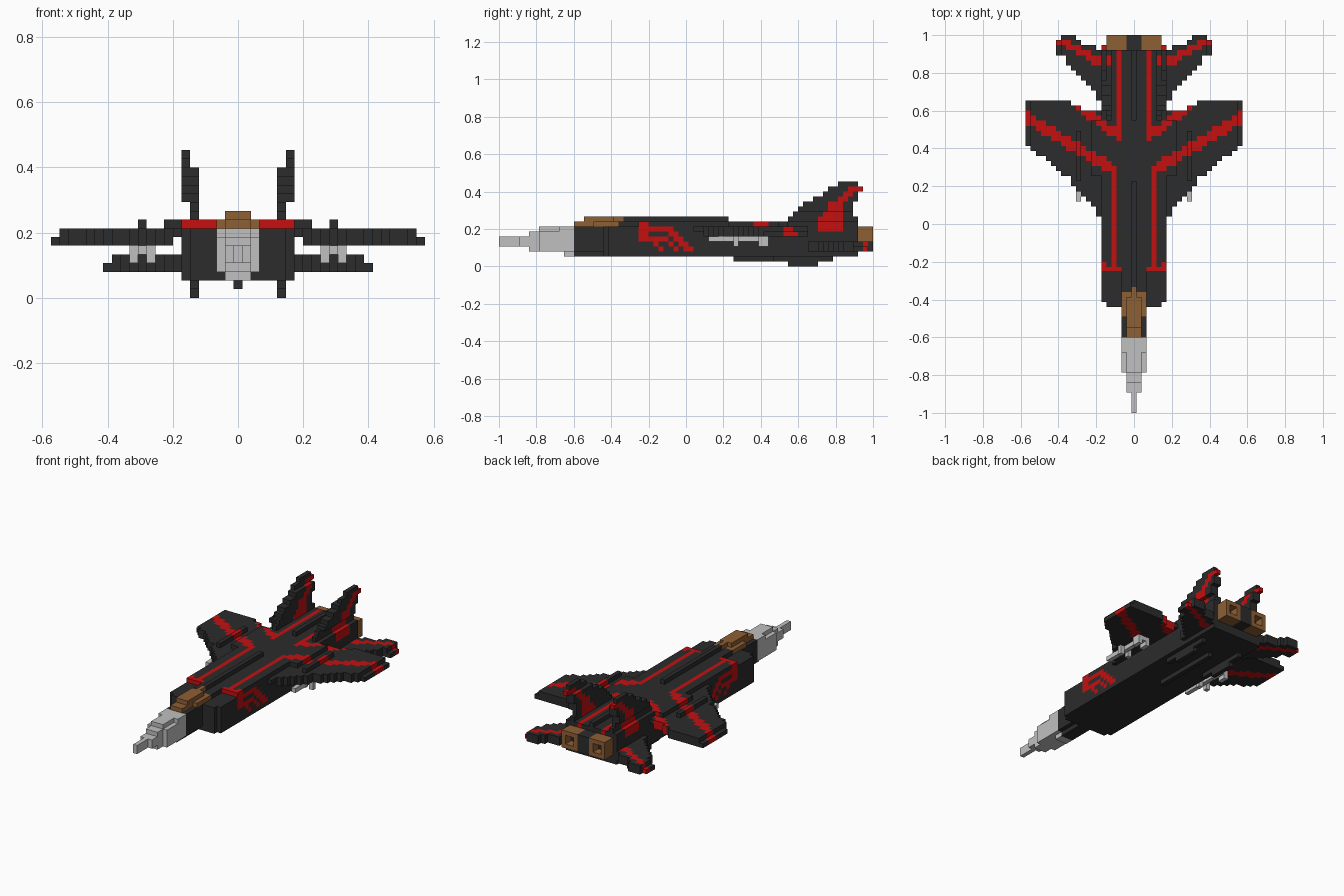
import bpy, bmesh
from mathutils import Vector

if "Cube" in bpy.data.objects:
    bpy.data.objects.remove(bpy.data.objects["Cube"])

V = 2 / 75                      # block size
DARK, RED, GREY, BROWN = range(4)


def material(name, rgb):
    m = bpy.data.materials.new(name)
    m.use_nodes = True
    m.diffuse_color = (*rgb, 1)
    m.node_tree.nodes["Principled BSDF"].inputs["Base Color"].default_value = (*rgb, 1)
    return m


MATS = [material("charcoal", (0.025, 0.025, 0.025)),
        material("red", (0.55, 0.005, 0.005)),
        material("light grey", (0.53, 0.53, 0.53)),
        material("brown", (0.27, 0.115, 0.035))]

parts, taken = {}, set()


def add(name, cells, colour=DARK):
    """Register a part made of blocks; colour is an index or a rule f(|x|, y, z)."""
    part = parts.setdefault(name, {})
    for c in cells:
        if c not in taken:
            taken.add(c)
            part[c] = colour(abs(c[0]), c[1], c[2]) if callable(colour) else colour


def add_pair(name, cells, colour=DARK):
    cells = list(cells)
    add("left_" + name, cells, colour)
    add("right_" + name, [(-x, y, z) for x, y, z in cells], colour)


def box(x0, x1, y0, y1, z0, z1):
    """All blocks in an inclusive index range."""
    return [(x, y, z) for x in range(x0, x1 + 1)
            for y in range(y0, y1 + 1) for z in range(z0, z1 + 1)]


def sym(w, y0, y1, z0, z1):
    return box(-w, w, y0, y1, z0, z1)


def inside(a, b, poly):
    hit = False
    for (a0, b0), (a1, b1) in zip(poly, poly[1:] + poly[:1]):
        if (b0 > b) != (b1 > b) and a < (a1 - a0) * (b - b0) / (b1 - b0) + a0:
            hit = not hit
    return hit


# Paint rules
def top_stripes(x, y):
    return ((x == 4 and -9 <= y <= 11) or y == -9
            or (x >= 4 and abs(y - 8.3 - 0.6 * x) < 1.25)
            or (x == 3 and 17 <= y <= 34)
            or (3 <= x <= 11 and y > 16 and abs(y - 15 - 0.77 * x) < 1.05))


def side_emblem(y, z):
    return ((y == -9 and z >= 5) or (z == 7 and -9 <= y <= -4)
            or (z == 5 and -9 <= y <= -4) or (z == 8 and -9 <= y <= -8)
            or (3 <= z <= 7 and y in (4 - z, 3 - z))
            or (3 <= z <= 5 and y == 1 - z)
            or (3 <= z <= 6 and y == -2 - z))


FIN_PATCH = [(26.5, 6.5), (26.5, 9.5), (30, 12.5), (31.5, 12), (31.5, 6.5)]


def body_paint(x, y, z):
    if z == 8 and x > 2 and top_stripes(x, y):
        return RED
    if x == 6 and (side_emblem(y, z) or inside(y, z, FIN_PATCH)):
        return RED
    return DARK


def wing_paint(x, y, z):
    return RED if top_stripes(x, y) else DARK


def fin_paint(x, y, z):
    slash = y >= 29 and abs(z - 12 - 0.75 * (y - 30)) < 0.8
    return RED if slash or inside(y, z, FIN_PATCH) else DARK


def tail_paint(x, y, z):
    return RED if x >= 6 and abs(y - 28.4 - 0.55 * x) < 0.8 else DARK


# Nose: stepped spike growing towards the cockpit
for w, y0, y1, z0, z1 in [(0, -37, -34, 4, 5), (1, -33, -32, 4, 5), (1, -31, -30, 3, 6),
                          (2, -29, -23, 3, 6), (1, -29, -23, 7, 7), (2, -25, -23, 7, 7),
                          (1, -24, -23, 2, 2)]:
    add("nose", sym(w, y0, y1, z0, z1), GREY)

# Cockpit section and canopy
add("cockpit_section", sym(2, -22, -17, 3, 7) + sym(1, -22, -17, 2, 2))
add("canopy", sym(1, -22, -14, 8, 8) + sym(2, -18, -14, 8, 8), BROWN)
add("canopy", sym(1, -20, -15, 9, 9) + sym(0, -14, -13, 9, 9), BROWN)

# Fuselage with raised deck, spine and keel
add("fuselage", sym(5, -16, -16, 2, 7) + sym(6, -15, 34, 2, 7)
    + sym(6, -9, 34, 8, 8) + sym(1, 35, 37, 4, 7), body_paint)
add("spine", sym(2, -13, -10, 8, 8) + sym(0, -14, 8, 9, 9) + sym(0, 21, 34, 9, 9))
add("keel", sym(0, 10, 25, 1, 1))

# Engine nozzles: square rings with dark cores
nozzle = [c for c in box(2, 5, 35, 37, 4, 7)
          if not (c[0] in (3, 4) and c[2] in (5, 6))]
add_pair("nozzle", nozzle, BROWN)
add_pair("nozzle_core", box(3, 4, 35, 35, 5, 6))

# Main wings: two layers, thinner at root and tip
WING = [(6.4, 0.5), (8.5, 4), (11, 6.5), (13, 9), (17, 12.5), (21.6, 15.6),
        (21.6, 24.5), (14.5, 24.5), (11.5, 23.5), (9.5, 22.5), (6.4, 22)]
wing = [c for c in box(7, 21, 0, 25, 6, 7) if inside(c[0], c[1], WING)
        and not (c[0] == 7 and c[2] == 6) and not (c[0] == 21 and c[2] == 7)]
add_pair("wing", wing, wing_paint)
add_pair("wing_root_ridge", box(7, 8, 10, 20, 8, 8), wing_paint)
add_pair("wing_rail", box(11, 11, 9, 18, 8, 8), wing_paint)

# Missiles under the wings
add_pair("missile", box(11, 11, 5, 16, 5, 5), GREY)
for x in (10, 12):
    add_pair("missile", box(x, x, 10, 10, 4, 5) + box(x, x, 15, 16, 4, 5), GREY)

# Tailplanes
TAIL = [(5.5, 22.5), (8, 26), (11, 29.5), (14, 33), (15.6, 34.4), (15.6, 35.5),
        (13.6, 37.6), (11.6, 37.6), (11.4, 36.4), (9, 35.4), (5.5, 34.4)]
tail = [c for c in box(7, 15, 22, 37, 3, 4) if inside(c[0], c[1], TAIL)
        and not (c[0] == 15 and c[2] == 4)]
add_pair("tailplane", tail, tail_paint)

# Upright fins, stepping outwards with height
FIN = [(20.4, 8.5), (20.4, 9.5), (24, 12), (28, 14.5), (31.5, 16.6), (34.5, 16.6),
       (35.4, 14.5), (33, 11.5), (34.5, 8.5)]
fin = [c for c in box(5, 5, 20, 35, 9, 14) + box(6, 6, 20, 35, 11, 16)
       if inside(c[1], c[2], FIN)]
add_pair("fin", fin, fin_paint)

# Belly fins
add_pair("belly_fin", box(5, 5, 18, 29, 1, 1) + box(5, 5, 21, 26, 0, 0))

# Turn each part into a mesh of its exposed faces, merged where flat
for name, cells in parts.items():
    bm = bmesh.new()
    verts = {}
    for c, colour in cells.items():
        for axis in range(3):
            for s in (-1, 1):
                near = list(c)
                near[axis] += s
                if tuple(near) in taken:
                    continue
                u, w = (axis + 1) % 3, (axis + 2) % 3
                ring = []
                for du, dw in [(-1, -1), (1, -1), (1, 1), (-1, 1)][::s]:
                    p = [2 * k for k in c]
                    p[axis] += s
                    p[u] += du
                    p[w] += dw
                    p = tuple(p)
                    if p not in verts:
                        verts[p] = bm.verts.new(Vector((p[0], p[1], p[2] + 1)) * V / 2)
                    ring.append(verts[p])
                face = bm.faces.new(ring)
                face.material_index = colour
    bmesh.ops.dissolve_limit(bm, angle_limit=0.01, verts=bm.verts[:], edges=bm.edges[:],
                             delimit={'MATERIAL'})
    mesh = bpy.data.meshes.new(name)
    bm.to_mesh(mesh)
    bm.free()
    for m in MATS:
        mesh.materials.append(m)
    bpy.context.scene.collection.objects.link(bpy.data.objects.new(name, mesh))
